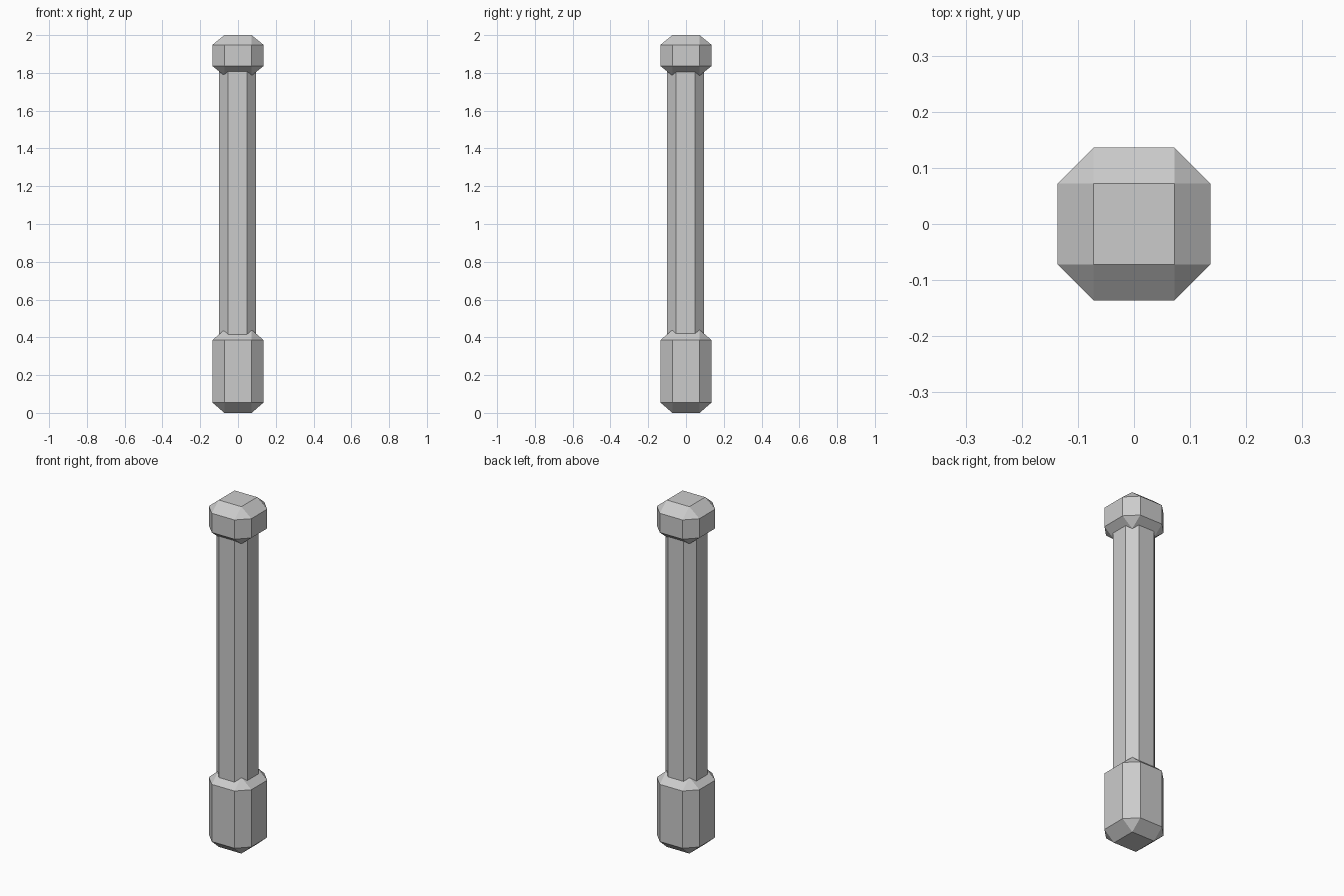
import bpy, bmesh
from itertools import product

if "Cube" in bpy.data.objects:
    bpy.data.objects.remove(bpy.data.objects["Cube"])


def chamfered_block(name, half, flat, z0, z1, chamfer, offset=0.0):
    """Square block with every edge chamfered, giving triangular corners."""
    zc, hz = (z0 + z1) / 2, (z1 - z0) / 2
    bm = bmesh.new()
    for sx, sy, sz in product((-1, 1), repeat=3):
        for x, y, z in ((half, flat, hz - chamfer),
                        (flat, half, hz - chamfer),
                        (flat, flat, hz)):
            bm.verts.new((sx * x + offset, sy * y + offset, zc + sz * z))
    bmesh.ops.convex_hull(bm, input=bm.verts)
    bmesh.ops.dissolve_limit(bm, angle_limit=0.01, verts=bm.verts, edges=bm.edges)
    bmesh.ops.recalc_face_normals(bm, faces=bm.faces)
    mesh = bpy.data.meshes.new(name)
    bm.to_mesh(mesh)
    bm.free()
    obj = bpy.data.objects.new(name, mesh)
    bpy.context.collection.objects.link(obj)
    return obj


# Tall foot block, slim octagonal shaft, and short head block
chamfered_block("foot", 0.136, 0.072, 0.0, 0.44, 0.055)
chamfered_block("shaft", 0.098, 0.05, 0.36, 1.87, 0.03, offset=-0.002)
chamfered_block("head", 0.136, 0.072, 1.785, 2.0, 0.052)
